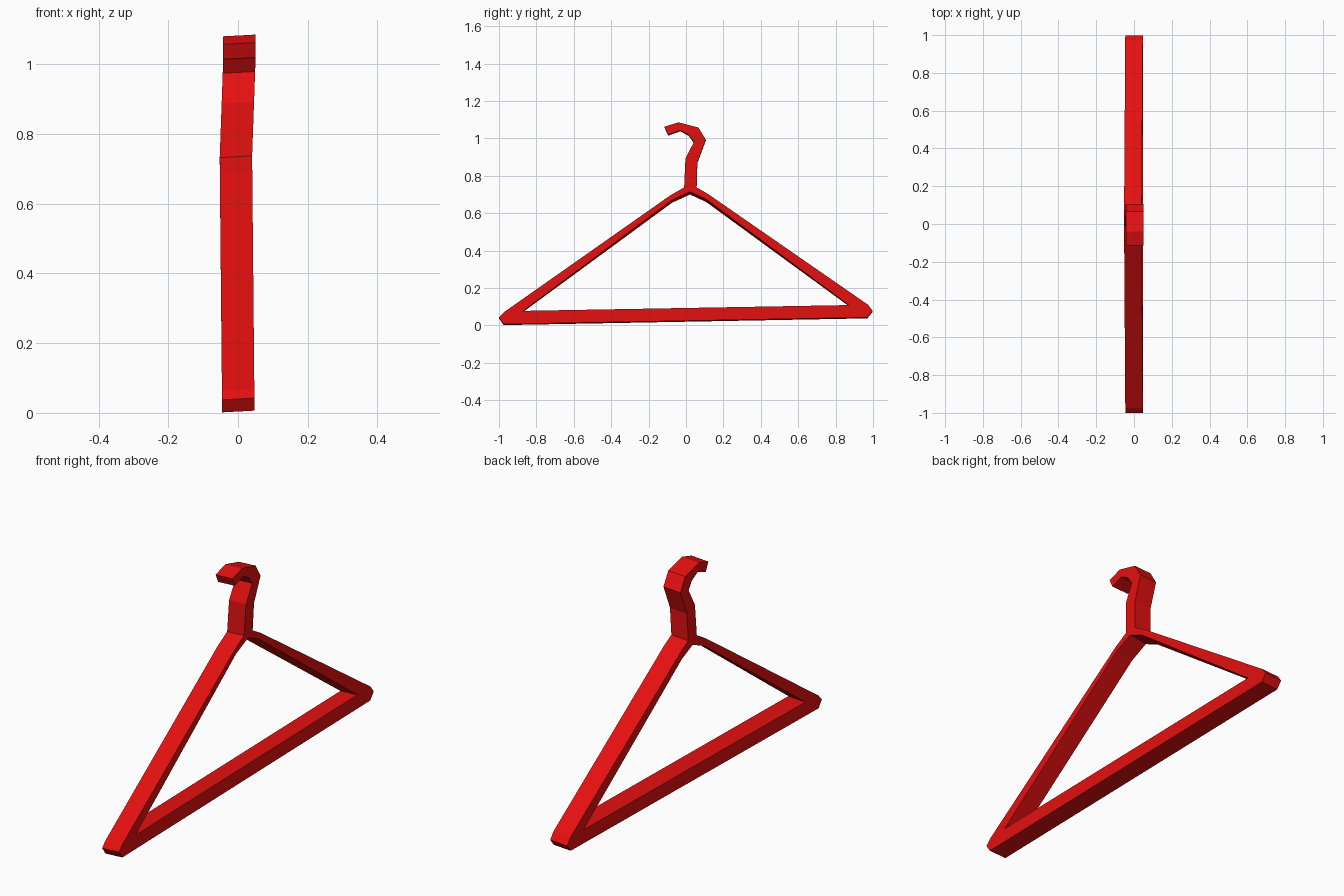
import bpy, bmesh

if "Cube" in bpy.data.objects:
    bpy.data.objects.remove(bpy.data.objects["Cube"])

red = bpy.data.materials.new("red")
red.diffuse_color = (0.78, 0.005, 0.005, 1)
red.use_nodes = True
red.node_tree.nodes["Principled BSDF"].inputs["Base Color"].default_value = red.diffuse_color
HALF = 0.0465  # half thickness of the flat hanger


def lean(z):
    # slight sideways drift of the hanger with height
    if z < 0.735:
        return 0.001 - 0.007 * z / 0.735
    return -0.006 + 0.010 * min(1, (z - 0.735) / 0.28)


def band(name, stations, closed, drop=0.0):
    """Extrude a strip of (outer, inner) profile points in the YZ plane along X."""
    bm = bmesh.new()
    cache = {}

    def vert(p, side, inner):
        key = (p, side)
        if key not in cache:
            y, z = p
            x = side * HALF + lean(z)
            dz = side * 0.0025
            if inner and side < 0 and z > 0.3:
                dz -= drop  # back edge of the arms hangs a little lower
            cache[key] = bm.verts.new((x, y, z + dz))
        return cache[key]

    def face(*vs):
        vs = list(dict.fromkeys(vs))
        if len(vs) > 2:
            bm.faces.new(vs)

    n = len(stations)
    for i in range(n if closed else n - 1):
        (o1, i1), (o2, i2) = stations[i], stations[(i + 1) % n]
        for s in (-1, 1):
            face(vert(o1, s, 0), vert(o2, s, 0), vert(i2, s, 1), vert(i1, s, 1))
        face(vert(o1, -1, 0), vert(o1, 1, 0), vert(o2, 1, 0), vert(o2, -1, 0))
        face(vert(i1, -1, 1), vert(i1, 1, 1), vert(i2, 1, 1), vert(i2, -1, 1))
    if not closed:
        for o, i in (stations[0], stations[-1]):
            face(vert(o, -1, 0), vert(o, 1, 0), vert(i, 1, 1), vert(i, -1, 1))
    bmesh.ops.recalc_face_normals(bm, faces=bm.faces[:])
    mesh = bpy.data.meshes.new(name)
    bm.to_mesh(mesh)
    bm.free()
    mesh.materials.append(red)
    bpy.context.collection.objects.link(bpy.data.objects.new(name, mesh))


# triangular frame: shoulders, arms and lower bar
left_in, right_in, top_in = (-0.87, 0.075), (0.87, 0.106), (0.022, 0.712)
band("hanger_frame", [
    ((-0.01, 0.735), top_in), ((-0.085, 0.692), (-0.075, 0.668)),
    ((-0.975, 0.067), left_in), ((-1.0, 0.04), left_in), ((-0.975, 0.004), left_in),
    ((0.97, 0.04), right_in), ((0.998, 0.075), right_in), ((0.973, 0.108), right_in),
    ((0.118, 0.7), (0.108, 0.672)), ((0.057, 0.735), top_in)], True, 0.01)

# hook rising from the shoulders
band("hanger_hook", [
    ((0.057, 0.735), (-0.01, 0.735)), ((0.061, 0.87), (-0.003, 0.89)),
    ((0.106, 0.99), (0.042, 0.977)), ((0.067, 1.055), (0.015, 1.015)),
    ((-0.04, 1.083), (-0.03, 1.04)), ((-0.115, 1.06), (-0.095, 1.017))], False)

# small wedge closing the neck between frame and hook
band("hanger_neck", [((-0.01, 0.735), (0.022, 0.712)),
                     ((0.057, 0.735), (0.022, 0.712))], False)
